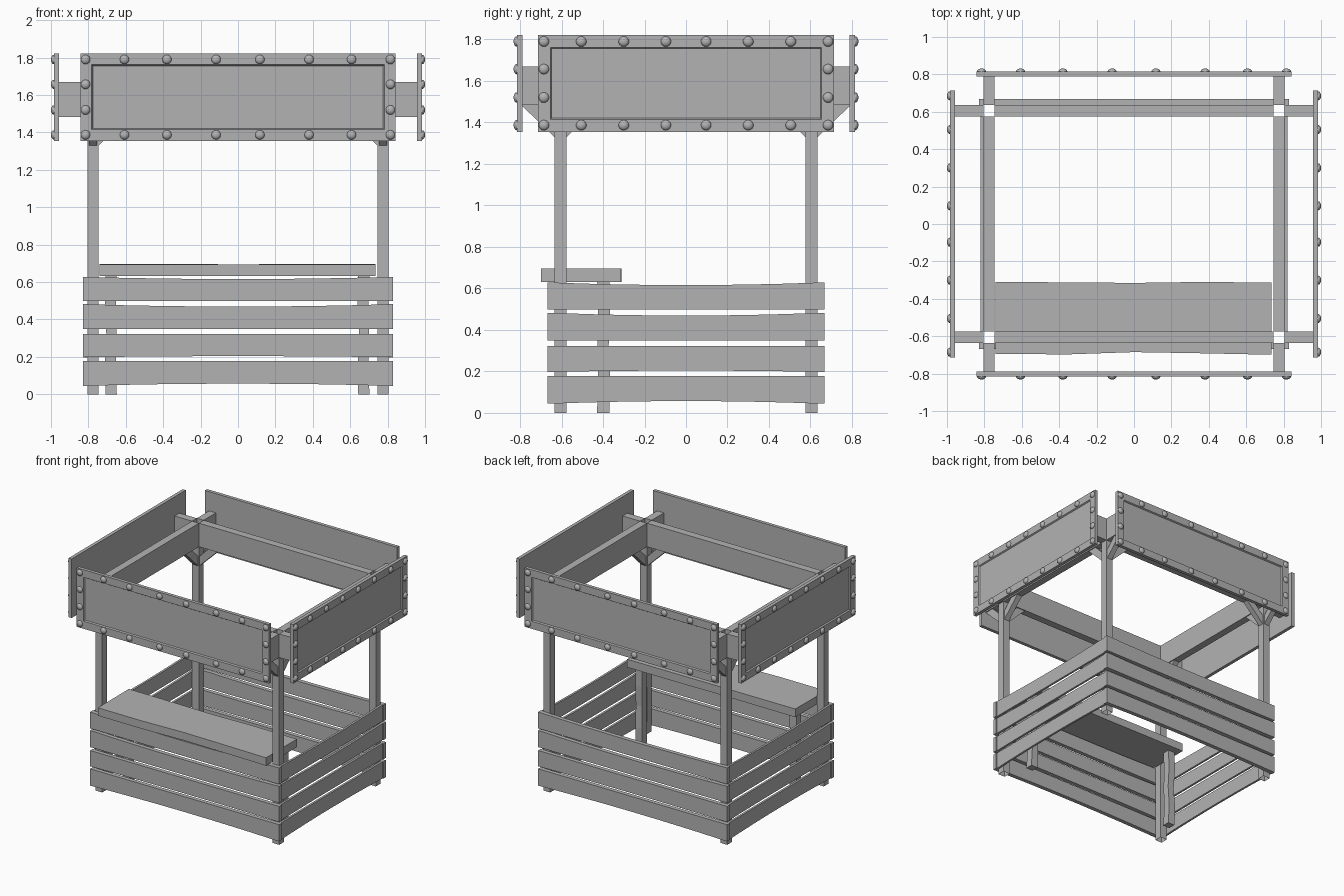
import bpy, bmesh
from math import pi
from mathutils import Matrix, Vector

if "Cube" in bpy.data.objects:
    bpy.data.objects.remove(bpy.data.objects["Cube"])

NAMES = ["front", "right", "back", "left"]
GREY = bpy.data.materials.new("dark_grey")
GREY.diffuse_color = (0.45, 0.45, 0.45, 1)
GREY.use_nodes = True
GREY.node_tree.nodes["Principled BSDF"].inputs["Base Color"].default_value = GREY.diffuse_color


def finish(name, bm):
    bmesh.ops.recalc_face_normals(bm, faces=bm.faces)
    me = bpy.data.meshes.new(name)
    bm.to_mesh(me)
    bm.free()
    me.materials.append(GREY)
    ob = bpy.data.objects.new(name, me)
    bpy.context.collection.objects.link(ob)
    return ob


def loft(name, sections, caps=True):
    """Skin a row of closed cross-sections."""
    bm = bmesh.new()
    rings = [[bm.verts.new(p) for p in s] for s in sections]
    n = len(rings[0])
    for a, b in zip(rings, rings[1:]):
        for i in range(n):
            j = (i + 1) % n
            bm.faces.new((a[i], a[j], b[j], b[i]))
    if caps:
        bm.faces.new(rings[0])
        bm.faces.new(rings[-1])
    return finish(name, bm)


def rect(x0, x1, y0, y1, z):
    return [(x0, y0, z), (x1, y0, z), (x1, y1, z), (x0, y1, z)]


def box(name, x, y, z):
    x, y, z = sorted(x), sorted(y), sorted(z)
    return loft(name, [rect(*x, *y, z[0]), rect(*x, *y, z[1])])


def place(side, u, v, z):
    """u runs along a side, v points outward from the centre."""
    x, y = [(u, -v), (v, u), (-u, v), (-v, -u)][side]
    return (x, y, z)


PX, PY, H = 0.775, 0.605, 0.03     # post centre and half width
for sx in (-1, 1):
    for sy in (-1, 1):
        tag = ("left" if sx < 0 else "right") + ("_front" if sy < 0 else "_back")
        # corner post, open tube
        cx, cy = sx * PX, sy * PY
        loft("post_" + tag, [rect(cx - H, cx + H, cy - H, cy + H, z) for z in (0, 1.67)], False)
        # beam stubs that carry the signs
        box("stub_x_" + tag, (sx * (PX + H), sx * 0.958), (cy - H, cy + H), (1.483, 1.67))
        box("stub_y_" + tag, (cx - H, cx + H), (sy * (PY + H), sy * 0.788), (1.483, 1.67))
        # diagonal braces: inward along x, inward and outward along y
        prof = [(0, 1.33), (0, 1.405), (0.078, 1.483), (0.153, 1.483), (0.153, 1.478)]
        loft("brace_x_" + tag, [[(sx * (PX - H - d), cy + w, z) for d, z in prof]
                                for w in (-0.022, 0.022)])
        for k, label in ((-1, "inner"), (1, "outer")):
            loft("brace_%s_%s" % (label, tag),
                 [[(cx + w, sy * (PY + k * (H + d)), z) for d, z in prof]
                  for w in (-0.022, 0.022)])

# long beams between the posts
for s, tag in ((-1, "a"), (1, "b")):
    box("beam_x_" + tag, (-PX + H, PX - H), (s * PY - H, s * PY + H), (1.483, 1.67))
    box("beam_y_" + tag, (s * PX - H, s * PX + H), (-PY + H, PY - H), (1.483, 1.67))

# warped wall planks: bottom, top, bottom bow, top bow
PLANKS = [(0.045, 0.178, 0.012, 0.0), (0.198, 0.323, 0.006, 0.0),
          (0.35, 0.482, 0.0, -0.013), (0.498, 0.628, 0.0, -0.012)]
for side in range(4):
    half, v0, v1 = (0.828, 0.635, 0.668) if side % 2 == 0 else (0.634, 0.805, 0.822)
    for i, (z0, z1, b0, b1) in enumerate(PLANKS):
        secs = []
        for k in range(9):
            t = k / 4 - 1
            a, b = z0 + b0 * (1 - t * t), z1 + b1 * (1 - t * t)
            secs.append([place(side, t * half, v, z)
                         for v, z in ((v0, a), (v1, a), (v1, b), (v0, b))])
        loft("%s_plank_%d" % (NAMES[side], i + 1), secs)

# counter board with slightly uneven long edges
edge = [(-0.74, 0.0, 0.0), (-0.35, -0.002, -0.002), (0.0, 0.01, -0.005),
        (0.35, 0.004, 0.0), (0.735, -0.004, -0.003)]
loft("counter", [[(x, -0.695 + f, 0.632), (x, -0.31 + r, 0.632),
                  (x, -0.31 + r, 0.697 + r * 0.5), (x, -0.695 + f, 0.695)]
                 for x, f, r in edge])

# uneven counter legs
for cx, tag in ((-0.68, "left"), (0.671, "right")):
    wob = [(0, 0.002, 0.03), (0.15, -0.003, 0.029), (0.32, 0.003, 0.027),
           (0.48, -0.002, 0.029), (0.635, 0.001, 0.03)]
    loft("counter_leg_" + tag,
         [rect(cx + d - r, cx + d + r, -0.397 - d - r, -0.397 - d + r, z)
          for z, d, r in wob])

# sign boards with recessed panels and dome bolts
for side in range(4):
    if side % 2 == 0:
        half, v0, v1, row = 0.842, 0.788, 0.815, (0.117, 0.38, 0.607, 0.815)
    else:
        half, v0, v1, row = 0.714, 0.957, 0.984, (0.097, 0.3, 0.505, 0.685)
    ob = loft(NAMES[side] + "_sign",
              [[place(side, u, v, z) for u, z in
                ((-half, 1.355), (half, 1.355), (half, 1.822), (-half, 1.822))]
               for v in (v0, v1)])
    out = Vector(place(side, 0, 1, 0))
    bm = bmesh.new()
    bm.from_mesh(ob.data)
    bm.normal_update()
    face = [f for f in bm.faces if f.normal.dot(out) > 0.9]
    bmesh.ops.inset_individual(bm, faces=face, thickness=0.06, use_even_offset=True)
    bmesh.ops.inset_individual(bm, faces=face, thickness=0.006, depth=-0.01,
                               use_even_offset=True)
    bm.to_mesh(ob.data)
    bm.free()

    spots = [(s * u, z) for s in (-1, 1) for u in row for z in (1.387, 1.79)]
    spots += [(s * row[-1], z) for s in (-1, 1) for z in (1.52, 1.657)]
    bm = bmesh.new()
    turn = out.to_track_quat('Z', 'Y').to_matrix().to_4x4()
    for u, z in spots:
        m = Matrix.Translation(place(side, u, v1, z)) @ turn @ Matrix.Diagonal((1, 1, 0.65, 1))
        bmesh.ops.create_uvsphere(bm, u_segments=14, v_segments=8, radius=0.025, matrix=m)
    # keep only the outer half of each dome
    bmesh.ops.bisect_plane(bm, geom=bm.verts[:] + bm.edges[:] + bm.faces[:],
                           plane_co=out * (v1 - 0.002), plane_no=out, clear_inner=True)
    bolts = finish(NAMES[side] + "_sign_bolts", bm)
    for p in bolts.data.polygons:
        p.use_smooth = True
